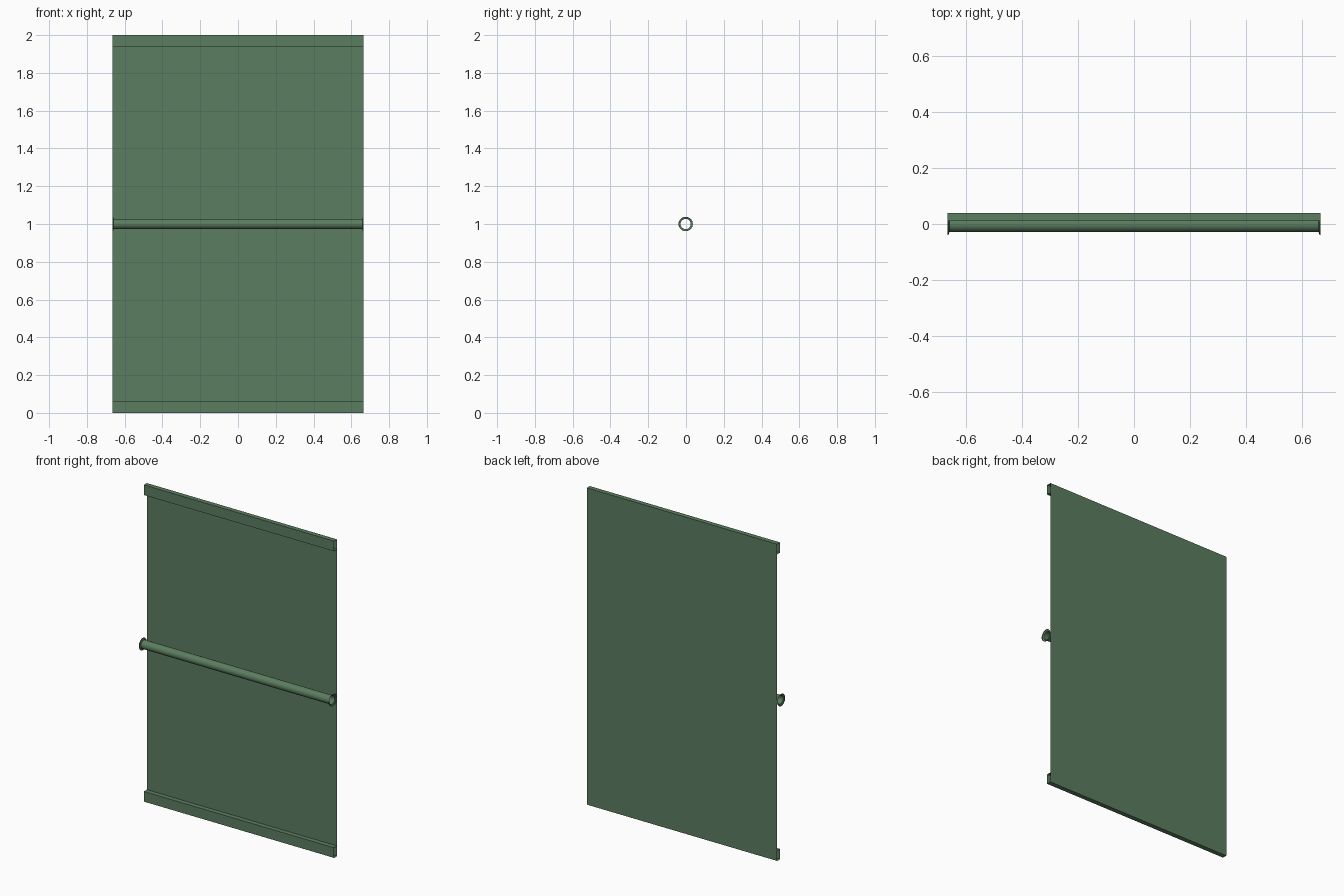
import bpy, bmesh, math

if "Cube" in bpy.data.objects:
    bpy.data.objects.remove(bpy.data.objects["Cube"])

HALF = 0.665                      # half width of everything
BACK, LIP, HEM = 0.04, 0.01, 0.064

green = bpy.data.materials.new("muted green")
green.diffuse_color = (0.105, 0.205, 0.115, 1)
green.use_nodes = True
green.node_tree.nodes["Principled BSDF"].inputs["Base Color"].default_value = green.diffuse_color


def sweep(name, rings, closed):
    """Skin between matching rows of points; ends stay open."""
    bm = bmesh.new()
    rows = [[bm.verts.new(p) for p in ring] for ring in rings]
    n = len(rows[0])
    for a, b in zip(rows, rows[1:]):
        for i in range(n if closed else n - 1):
            j = (i + 1) % n
            bm.faces.new((a[i], a[j], b[j], b[i]))
    me = bpy.data.meshes.new(name)
    bm.to_mesh(me)
    bm.free()
    me.materials.append(green)
    ob = bpy.data.objects.new(name, me)
    bpy.context.collection.objects.link(ob)
    return ob


def extrude_x(name, profile):
    # (y, z) profile carried across the full width
    return sweep(name, [[(x, y, z) for y, z in profile] for x in (HALF, -HALF)], False)


# Thin back sheet with box-shaped hems folded forward at the top and bottom
extrude_x("panel_with_hems", [
    (BACK, HEM), (LIP, HEM), (LIP, 0), (BACK, 0),
    (BACK, 2), (LIP, 2), (LIP, 2 - HEM), (BACK, 2 - HEM)])

# Hollow crossbar with a flared collar at both ends
stations = [(-HALF, 0.038), (-HALF + 0.004, 0.037), (-HALF + 0.007, 0.027)]
stations += [(-x, r) for x, r in reversed(stations)]
SIDES = 32
circle = [2 * math.pi * i / SIDES for i in range(SIDES)]
bar = sweep("crossbar_tube", [
    [(x, -0.002 + r * math.cos(a), 1 + r * math.sin(a)) for a in circle]
    for x, r in stations], True)

bpy.ops.object.select_all(action='DESELECT')
bar.select_set(True)
bpy.context.view_layer.objects.active = bar
bpy.ops.object.shade_smooth_by_angle(angle=math.radians(35))
